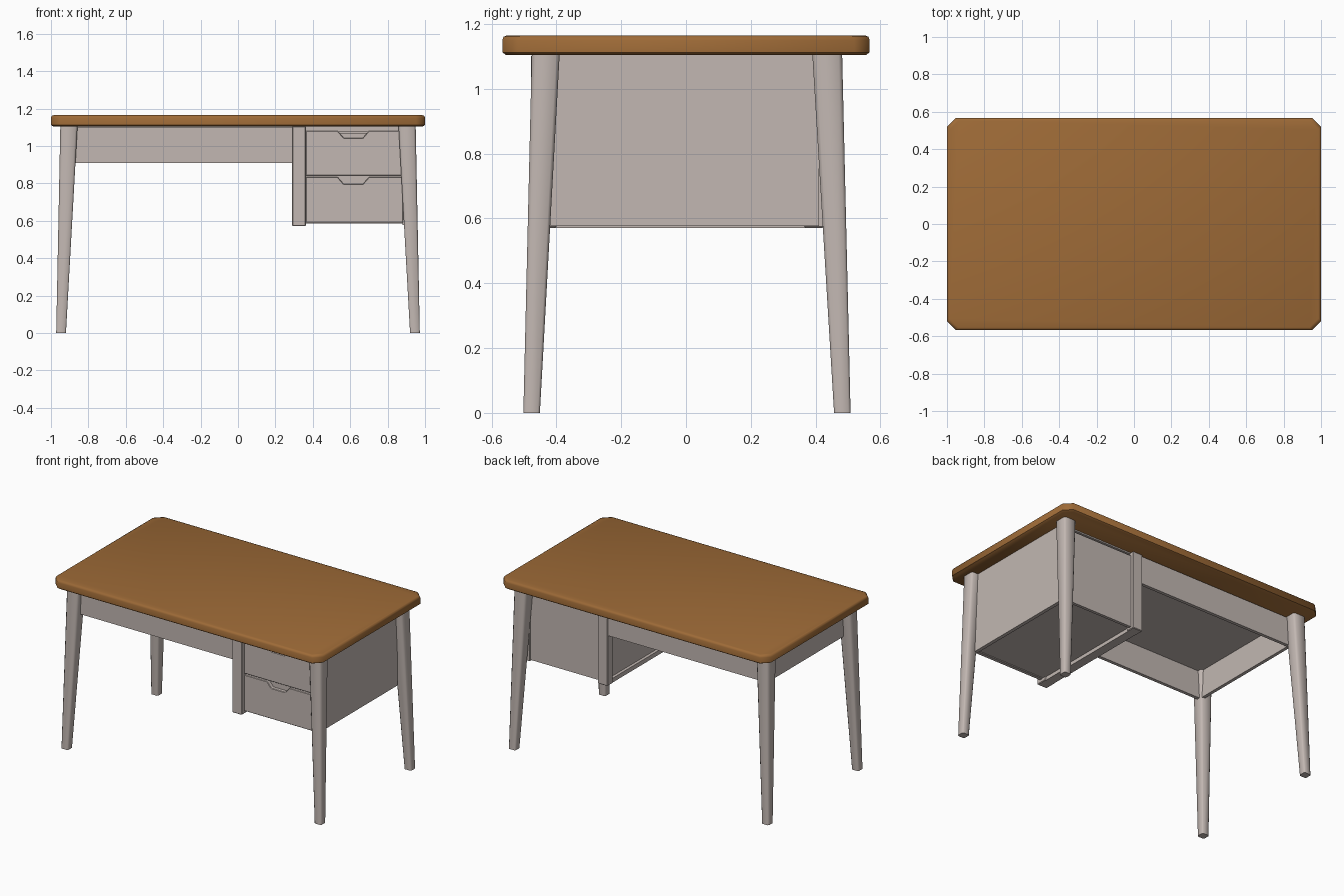
import bpy, bmesh

if "Cube" in bpy.data.objects:
    bpy.data.objects.remove(bpy.data.objects["Cube"])


def material(name, rgb):
    m = bpy.data.materials.new(name)
    m.diffuse_color = (*rgb, 1)
    m.use_nodes = True
    m.node_tree.nodes["Principled BSDF"].inputs["Base Color"].default_value = m.diffuse_color
    return m


WOOD = material("warm_wood", (0.34, 0.145, 0.038))
PAINT = material("pale_warm_grey", (0.54, 0.475, 0.445))


def finish(name, bm, mat, bevel=0, segments=1, smooth=False):
    bmesh.ops.recalc_face_normals(bm, faces=bm.faces)
    me = bpy.data.meshes.new(name)
    bm.to_mesh(me)
    bm.free()
    me.materials.append(mat)
    ob = bpy.data.objects.new(name, me)
    bpy.context.collection.objects.link(ob)
    if bevel:
        mod = ob.modifiers.new("soft_edges", 'BEVEL')
        mod.width, mod.segments = bevel, segments
        mod.limit_method = 'ANGLE'
    if smooth:
        bpy.ops.object.select_all(action='DESELECT')
        ob.select_set(True)
        bpy.context.view_layer.objects.active = ob
        bpy.ops.object.shade_smooth_by_angle(angle=0.9)
    return ob


def loft(rings):
    """Closed solid through matching rings of points."""
    bm = bmesh.new()
    vs = [[bm.verts.new(p) for p in r] for r in rings]
    n = len(vs[0])
    for a, b in zip(vs, vs[1:]):
        for i in range(n):
            bm.faces.new((a[i], a[(i + 1) % n], b[(i + 1) % n], b[i]))
    bm.faces.new(vs[0])
    bm.faces.new(vs[-1])
    return bm


def chamfered(x0, x1, y0, y1, c, z):
    return [(x0 + c, y0, z), (x1 - c, y0, z), (x1, y0 + c, z), (x1, y1 - c, z),
            (x1 - c, y1, z), (x0 + c, y1, z), (x0, y1 - c, z), (x0, y0 + c, z)]


def box(name, x0, x1, y0, y1, z0, z1, mat=PAINT, bevel=0):
    bm = loft([[(x0, y0, z), (x1, y0, z), (x1, y1, z), (x0, y1, z)] for z in (z0, z1)])
    return finish(name, bm, mat, bevel)


# Tabletop with cut corners and eased rims
rings = []
for z, inset in ((1.104, 0.012), (1.113, 0.0), (1.150, 0.0), (1.161, 0.004), (1.165, 0.014)):
    rings.append(chamfered(-1 + inset, 1 - inset, -0.567 + inset, 0.567 - inset, 0.048, z))
finish("tabletop", loft(rings), WOOD, smooth=True)

# Four tapered, splayed legs
for sx, side in ((-1, "left"), (1, "right")):
    for sy, end, shift in ((-1, "front", 0.0), (1, "back", 0.006)):
        foot = chamfered(0.92, 0.972, 0.451 + shift, 0.502 + shift, 0.007, 0.0)
        head = chamfered(0.858, 0.95, 0.39, 0.476 + shift, 0.011, 1.106)
        rings = [[(sx * x, sy * y, z) for x, y, z in r] for r in (foot, head)]
        finish(f"{end}_{side}_leg", loft(rings), PAINT, smooth=True)

# Aprons around the knee space, and the panel under the top
box("front_apron", -0.885, 0.30, -0.442, -0.42, 0.91, 1.098)
box("back_apron", -0.885, 0.30, 0.395, 0.417, 0.91, 1.098)
box("left_apron", -0.897, -0.875, -0.42, 0.41, 0.91, 1.098)
box("underside_panel", -0.88, 0.89, -0.42, 0.40, 1.095, 1.105)

# Inner frame of the drawer unit: two posts joined by a bottom rail
box("front_inner_post", 0.289, 0.363, -0.478, -0.40, 0.571, 1.105, bevel=0.004)
box("back_inner_post", 0.289, 0.363, 0.365, 0.425, 0.571, 1.105, bevel=0.004)
box("inner_bottom_rail", 0.295, 0.357, -0.41, 0.37, 0.571, 0.60)

# Drawer unit shell
box("inner_side_panel", 0.315, 0.34, -0.41, 0.37, 0.59, 1.105)
box("outer_side_panel", 0.880, 0.904, -0.445, 0.411, 0.577, 1.105)
box("unit_back_panel", 0.35, 0.885, 0.385, 0.405, 0.585, 1.08)
box("unit_body", 0.335, 0.885, -0.425, 0.387, 0.595, 1.07)
box("drawer_top_rail", 0.355, 0.885, -0.442, -0.42, 1.075, 1.105)

# Drawer fronts with a trapezoid finger notch
for name, z0, z1 in (("lower_drawer_front", 0.590, 0.834), ("upper_drawer_front", 0.843, 1.081)):
    profile = [(0.362, z0), (0.882, z0), (0.882, z1), (0.70, z1), (0.668, z1 - 0.037),
               (0.565, z1 - 0.037), (0.533, z1), (0.362, z1)]
    bm = loft([[(x, y, z) for x, z in profile] for y in (-0.452, -0.424)])
    finish(name, bm, PAINT, bevel=0.003)
